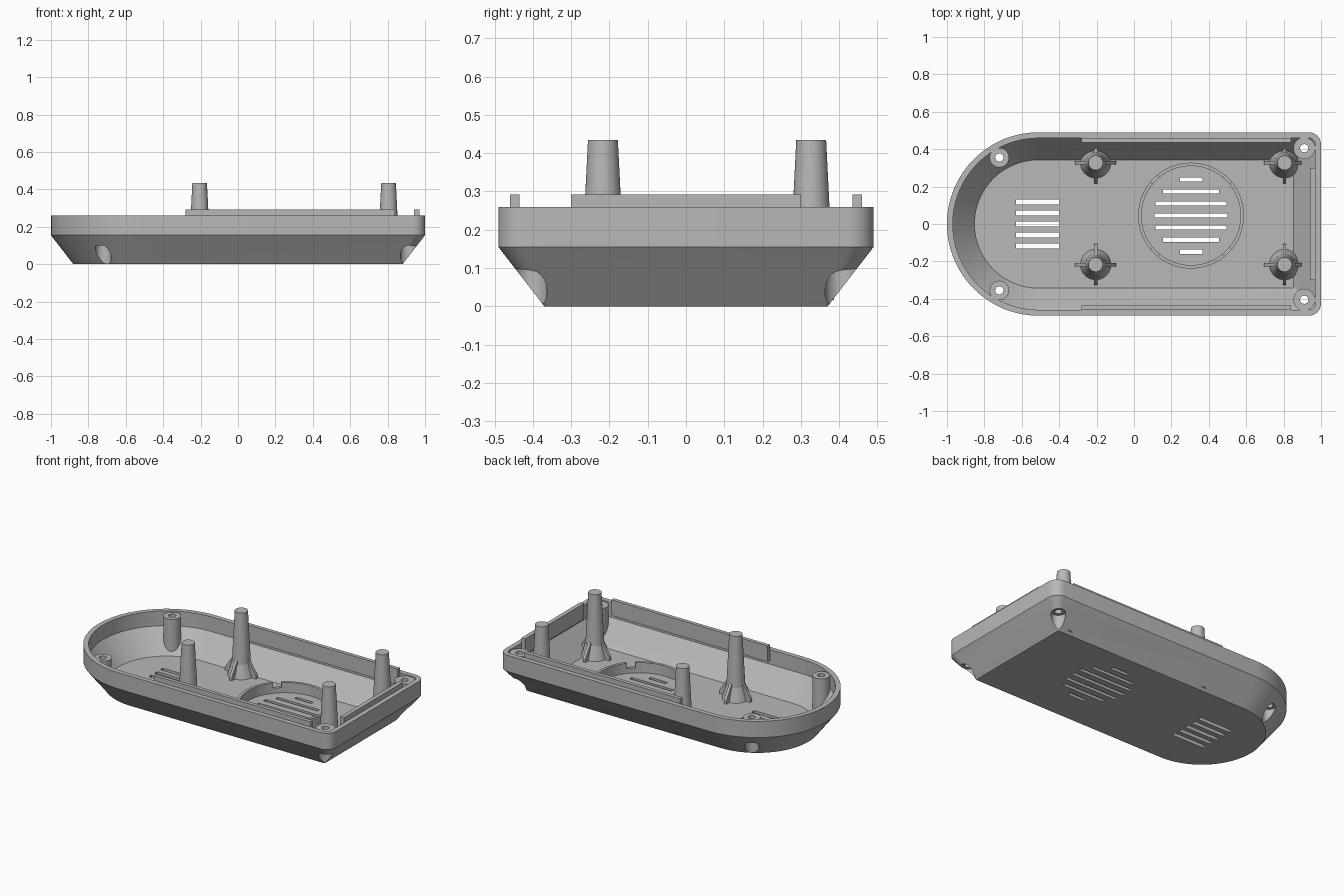
import bpy, bmesh, math
from mathutils import Matrix

cube = bpy.data.objects.get("Cube")
if cube:
    bpy.data.objects.remove(cube, do_unlink=True)

grey = bpy.data.materials.new("plain grey plastic")
grey.use_nodes = True
GREY = (0.48, 0.48, 0.48, 1)
grey.diffuse_color = GREY
grey.node_tree.nodes["Principled BSDF"].inputs["Base Color"].default_value = GREY

RIM, FLOOR, SHOULDER = 0.26, 0.022, 0.155


def finish(name, bm):
    bmesh.ops.recalc_face_normals(bm, faces=bm.faces)
    me = bpy.data.meshes.new(name)
    bm.to_mesh(me)
    bm.free()
    me.materials.append(grey)
    ob = bpy.data.objects.new(name, me)
    bpy.context.collection.objects.link(ob)
    return ob


def outline(inset):
    """Plan shape: one round end, one square end with rounded corners."""
    pts = []
    r = 0.49 - inset
    for i in range(49):
        a = math.pi / 2 + math.pi * i / 48
        pts.append((-0.51 + r * math.cos(a), r * math.sin(a)))
    c = max(0.065 - inset, 0.008)
    for side in (-1, 1):
        for i in range(9):
            a = math.pi / 2 * i / 8 + (-math.pi / 2 if side < 0 else 0)
            pts.append((1 - inset - c + c * math.cos(a),
                        side * (r - c) + c * math.sin(a)))
    return pts


def loft(name, levels):
    bm = bmesh.new()
    rings = [[bm.verts.new((x, y, z)) for x, y in outline(d)] for d, z in levels]
    n = len(rings[0])
    for lo, hi in zip(rings, rings[1:]):
        for i in range(n):
            j = (i + 1) % n
            bm.faces.new((lo[i], lo[j], hi[j], hi[i]))
    bm.faces.new(rings[0])
    bm.faces.new(rings[-1])
    return finish(name, bm)


def cone(name, x, y, z0, z1, r0, r1=None, seg=40):
    bm = bmesh.new()
    bmesh.ops.create_cone(bm, cap_ends=True, segments=seg, radius1=r0,
                          radius2=r0 if r1 is None else r1, depth=z1 - z0,
                          matrix=Matrix.Translation((x, y, (z0 + z1) / 2)))
    return finish(name, bm)


def box(name, x0, x1, y0, y1, z0, z1, turn=0):
    bm = bmesh.new()
    m = (Matrix.Translation(((x0 + x1) / 2, (y0 + y1) / 2, (z0 + z1) / 2))
         @ Matrix.Rotation(turn, 4, 'Z')
         @ Matrix.Diagonal((x1 - x0, y1 - y0, z1 - z0, 1)))
    bmesh.ops.create_cube(bm, size=1, matrix=m)
    return finish(name, bm)


def fin(name, x, y, along_y):
    """Thin gusset running across a post, tapering upward."""
    profile = [(-0.11, 0), (0.11, 0), (0.11, 0.045), (0.055, 0.13),
               (-0.055, 0.13), (-0.11, 0.045)]
    bm = bmesh.new()
    sides = []
    for t in (-0.009, 0.009):
        sides.append([bm.verts.new((x + t, y + u, z) if along_y else (x + u, y + t, z))
                      for u, z in profile])
    n = len(profile)
    for i in range(n):
        j = (i + 1) % n
        bm.faces.new((sides[0][i], sides[0][j], sides[1][j], sides[1][i]))
    for s in sides:
        bm.faces.new(s)
    return finish(name, bm)


def boolean(target, tool, op='DIFFERENCE'):
    mod = target.modifiers.new("cut", 'BOOLEAN')
    mod.operation, mod.solver, mod.object = op, 'EXACT', tool
    bpy.context.view_layer.objects.active = target
    bpy.ops.object.modifier_apply(modifier=mod.name)
    bpy.data.objects.remove(tool, do_unlink=True)


def smooth(ob):
    bpy.ops.object.select_all(action='DESELECT')
    ob.select_set(True)
    bpy.context.view_layer.objects.active = ob
    bpy.ops.object.shade_smooth_by_angle(angle=math.radians(30))


bosses = [(x, s * y, r) for x, y, r in ((-0.72, 0.355, 0.052), (0.91, 0.405, 0.058))
          for s in (-1, 1)]
posts = [(x, y) for x in (-0.205, 0.805) for y in (-0.217, 0.327)]
SPK_X, SPK_Y = 0.305, 0.045

# Tray body and the hollow inside it
tray = loft("tray", [(0.12, 0), (0, SHOULDER), (0, RIM)])
hollow = loft("hollow", [(0.147, FLOOR), (0.031, 0.165), (0.031, RIM + 0.1)])

# Solid features left standing in the hollow
for x, y, r in bosses:
    boolean(hollow, cone("boss", x, y, -0.1, RIM - 0.008, r))
for x, y in posts:
    boolean(hollow, cone("collar", x, y, 0, 0.11, 0.088, 0.056, 24))
    for along_y in (False, True):
        boolean(hollow, fin("gusset", x, y, along_y))

boolean(tray, hollow)

# Screw recesses under the corners and their through holes
for x, y, r in bosses:
    boolean(tray, cone("recess", x, y, -0.1, 0.1, 0.042))
    boolean(tray, cone("screw_hole", x, y, -0.1, RIM + 0.1, 0.022, seg=24))

# Sound slots and vent slots through the floor
for i, half in enumerate((0.06, 0.15, 0.19, 0.195, 0.19, 0.15, 0.06)):
    y = SPK_Y + (i - 3) * 0.0645
    boolean(tray, box("slot", SPK_X - half, SPK_X + half, y - 0.011, y + 0.011, -0.1, 0.1))
for i in range(5):
    y = (i - 2) * 0.0585
    boolean(tray, box("vent", -0.63, -0.397, y - 0.013, y + 0.013, -0.1, 0.1))
smooth(tray)

# Speaker ring with four notches
ring = cone("speaker_ring", SPK_X, SPK_Y, FLOOR - 0.005, 0.088, 0.283, seg=64)
boolean(ring, cone("bore", SPK_X, SPK_Y, -0.1, 0.2, 0.265, seg=64))
for k in range(4):
    a = math.pi / 4 + k * math.pi / 2
    x, y = SPK_X + 0.275 * math.cos(a), SPK_Y + 0.275 * math.sin(a)
    boolean(ring, box("notch", x - 0.03, x + 0.03, y - 0.025, y + 0.025, 0.055, 0.2, a))
smooth(ring)

# Tapered support posts
for x, y in posts:
    smooth(cone("support_post", x, y, FLOOR - 0.005, 0.435, 0.06, 0.039))

# Locating lips inside the rim
for s, side in ((-1, "right"), (1, "left")):
    y0, y1 = sorted((s * 0.435, s * 0.4595))
    box(side + "_lip", -0.28, 0.84, y0, y1, 0.19, 0.292)
box("end_lip", 0.942, 0.9695, -0.3, 0.3, 0.19, 0.292)
